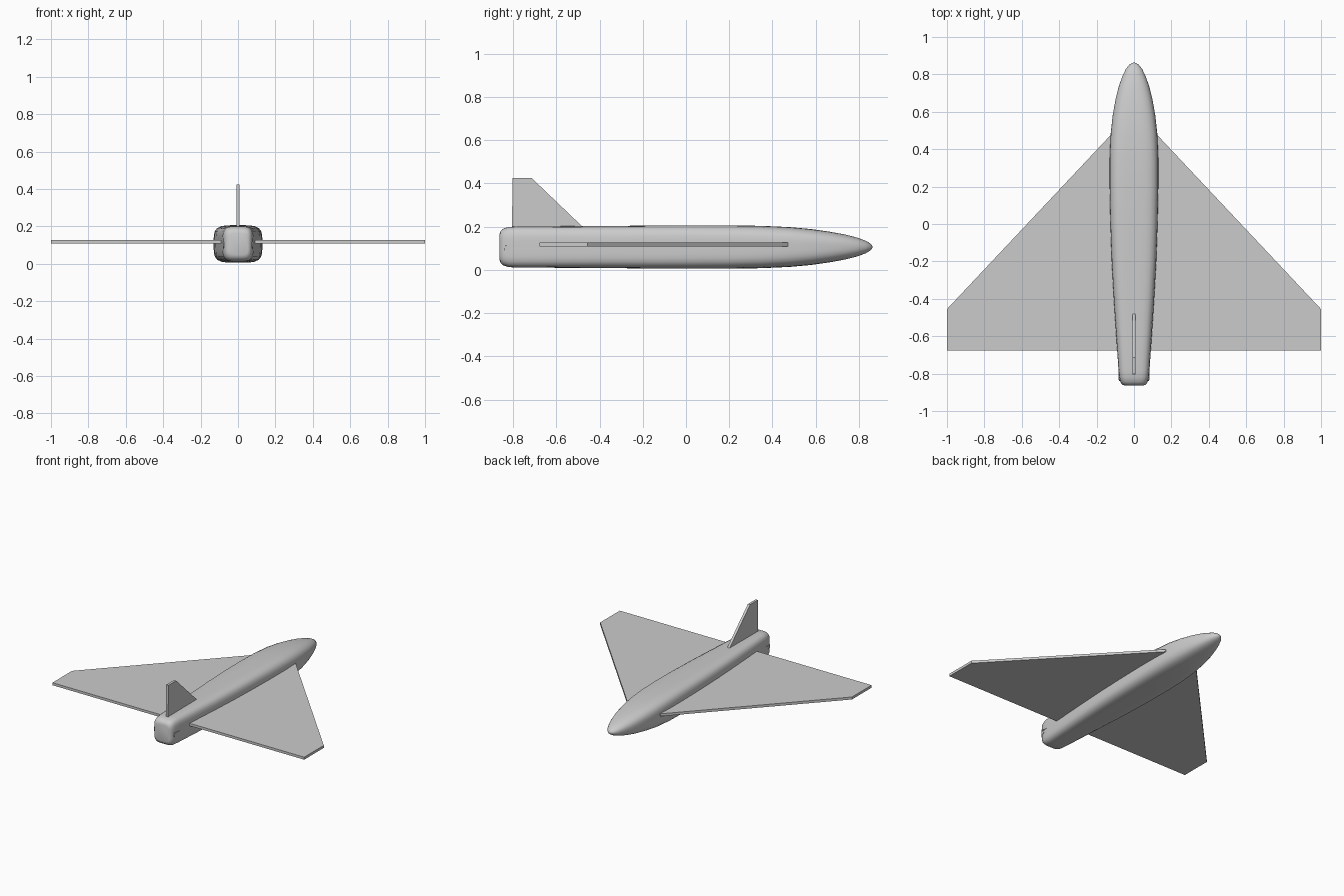
import bpy, bmesh, math

if "Cube" in bpy.data.objects:
    bpy.data.objects.remove(bpy.data.objects["Cube"])

CZ = 0.106  # fuselage centre line height


def finish(name, bm, smooth=None):
    bmesh.ops.recalc_face_normals(bm, faces=bm.faces)
    me = bpy.data.meshes.new(name)
    bm.to_mesh(me)
    bm.free()
    ob = bpy.data.objects.new(name, me)
    bpy.context.collection.objects.link(ob)
    if smooth:
        bpy.ops.object.select_all(action='DESELECT')
        ob.select_set(True)
        bpy.context.view_layer.objects.active = ob
        bpy.ops.object.shade_smooth_by_angle(angle=math.radians(smooth))
    return ob


def plate(name, lower, upper):
    # closed slab between two matching outlines
    bm = bmesh.new()
    a = [bm.verts.new(p) for p in lower]
    b = [bm.verts.new(p) for p in upper]
    bm.faces.new(a)
    bm.faces.new(b)
    for i in range(len(a)):
        j = (i + 1) % len(a)
        bm.faces.new((a[i], a[j], b[j], b[i]))
    return finish(name, bm)


def mirror(ob):
    m = ob.modifiers.new("Mirror", 'MIRROR')
    m.use_axis = (True, False, False)
    m.use_mirror_merge = False


# fuselage: lofted rounded-square stations (y, half width, half height, squareness)
stations = [
    (-0.863, 0.052, 0.058, 5), (-0.858, 0.064, 0.074, 4.5), (-0.845, 0.073, 0.085, 4.5),
    (-0.82, 0.079, 0.093, 4.5), (-0.78, 0.083, 0.095, 4.5), (-0.6, 0.095, 0.096, 4.5),
    (-0.4, 0.108, 0.097, 4.5), (-0.2, 0.119, 0.099, 4.5), (0.0, 0.126, 0.1, 4.5),
    (0.2, 0.13, 0.1, 4.3), (0.35, 0.13, 0.098, 4), (0.48, 0.125, 0.092, 3.6),
    (0.58, 0.114, 0.083, 3.2), (0.67, 0.098, 0.07, 2.9), (0.74, 0.08, 0.057, 2.6),
    (0.79, 0.062, 0.044, 2.4), (0.83, 0.043, 0.03, 2.2), (0.852, 0.025, 0.017, 2),
    (0.861, 0.01, 0.007, 2),
]
N = 40
bm = bmesh.new()
rings = []
for y, w, h, e in stations:
    ring = []
    for k in range(N):
        t = 2 * math.pi * k / N
        c, s = math.cos(t), math.sin(t)
        r = (abs(c) ** e + abs(s) ** e) ** (-1 / e)
        ring.append(bm.verts.new((w * c * r, y, CZ + h * s * r)))
    rings.append(ring)
for a, b in zip(rings, rings[1:]):
    for k in range(N):
        j = (k + 1) % N
        bm.faces.new((a[k], a[j], b[j], b[k]))
bm.faces.new(rings[0])
tip = bm.verts.new((0, 0.863, CZ))
for k in range(N):
    bm.faces.new((rings[-1][k], rings[-1][(k + 1) % N], tip))
finish("fuselage", bm, 40)

# delta wings
wing = [(0.05, 0.47), (0.128, 0.472), (1.0, -0.455), (1.0, -0.677), (0.05, -0.677)]
mirror(plate("delta_wing", [(x, y, 0.109) for x, y in wing], [(x, y, 0.127) for x, y in wing]))

# tail fin
fin = [(-0.806, 0.17), (-0.45, 0.17), (-0.482, 0.203), (-0.714, 0.425), (-0.802, 0.425)]
plate("tail_fin", [(-0.009, y, z) for y, z in fin], [(0.009, y, z) for y, z in fin])

# small control rod and pivot lying almost flush on each tail side
rod = [(-0.835, 0.108), (-0.75, 0.108), (-0.75, 0.112), (-0.835, 0.115)]
mirror(plate("control_rod", [(0.06, y, z) for y, z in rod], [(0.084, y, z) for y, z in rod]))
disc = [(-0.828 + 0.012 * math.cos(i * math.pi / 8), 0.096 + 0.012 * math.sin(i * math.pi / 8)) for i in range(16)]
mirror(plate("rod_pivot", [(0.06, y, z) for y, z in disc], [(0.081, y, z) for y, z in disc]))
